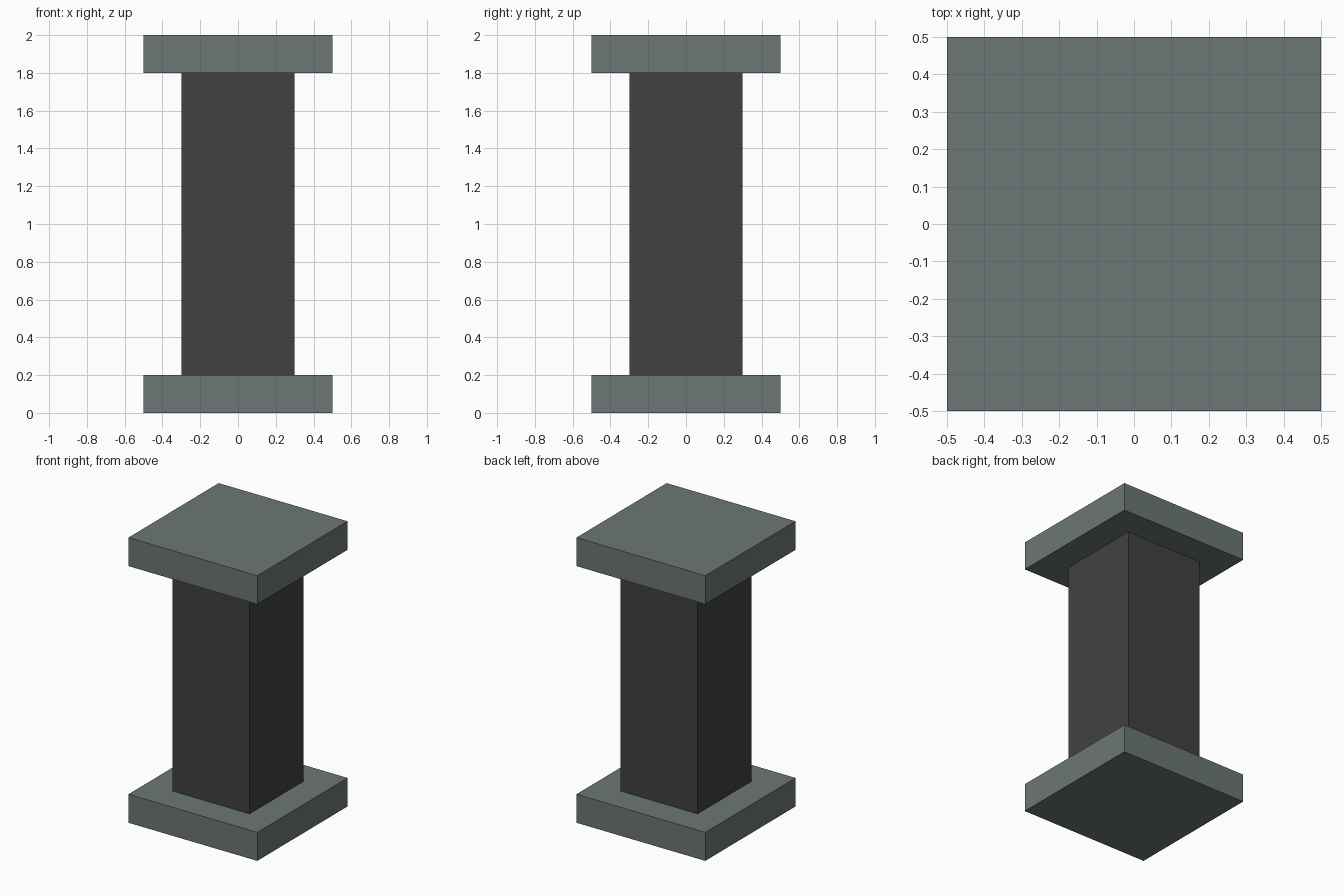
import bpy

cube = bpy.data.objects.get("Cube")
if cube:
    bpy.data.objects.remove(cube, do_unlink=True)


def make_material(name, rgb):
    mat = bpy.data.materials.new(name)
    mat.use_nodes = True
    colour = (*rgb, 1.0)
    mat.diffuse_color = colour
    mat.node_tree.nodes["Principled BSDF"].inputs["Base Color"].default_value = colour
    return mat


def add_block(name, width, bottom, top, mat):
    """Square block centred on the z axis, from bottom to top."""
    bpy.ops.mesh.primitive_cube_add(size=1, location=(0, 0, (bottom + top) / 2))
    obj = bpy.context.object
    obj.name = obj.data.name = name
    obj.scale = (width, width, top - bottom)
    bpy.ops.object.transform_apply(location=False, rotation=False, scale=True)
    obj.data.materials.append(mat)
    return obj


stone = make_material("grey_green_stone", (0.150, 0.181, 0.180))
dark = make_material("dark_grey", (0.053, 0.053, 0.053))

# Square base, shaft and matching cap
add_block("base_plate", 1.0, 0.0, 0.2, stone)
add_block("shaft", 0.6, 0.2, 1.8, dark)
add_block("top_plate", 1.0, 1.8, 2.0, stone)
